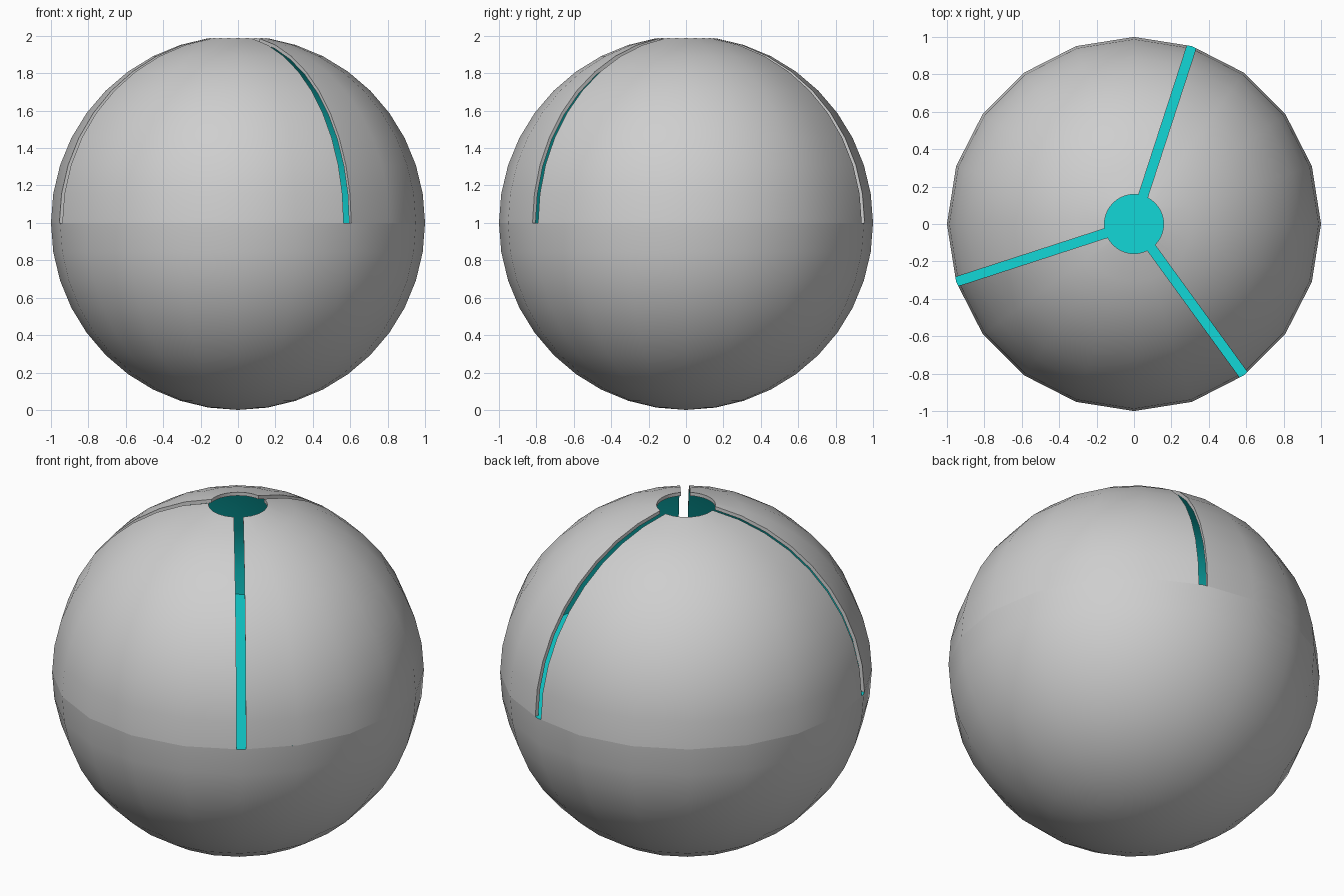
import bpy, bmesh, math
from mathutils import Matrix

if "Cube" in bpy.data.objects:
    bpy.data.objects.remove(bpy.data.objects["Cube"], do_unlink=True)

SIDES = 20
HOLE_RADIUS = 0.158
SLOT_WIDTH = 0.05
SLOT_ANGLES = (72, 198, 306)


def material(name, rgb):
    m = bpy.data.materials.new(name)
    m.use_nodes = True
    m.diffuse_color = (*rgb, 1)
    m.node_tree.nodes["Principled BSDF"].inputs["Base Color"].default_value = (*rgb, 1)
    return m


GREY = material("shell grey", (0.62, 0.62, 0.62))
CYAN = material("inner cyan", (0.006, 0.68, 0.68))


def add_object(name, bm, materials=()):
    mesh = bpy.data.meshes.new(name)
    bm.to_mesh(mesh)
    bm.free()
    obj = bpy.data.objects.new(name, mesh)
    for m in materials:
        mesh.materials.append(m)
    bpy.context.collection.objects.link(obj)
    return obj


def half_ball(sign):
    """Unit half sphere centred at z = 1, open at the equator."""
    bm = bmesh.new()
    bmesh.ops.create_uvsphere(bm, u_segments=SIDES, v_segments=SIDES, radius=1)
    drop = [v for v in bm.verts if v.co.z * sign < -0.01]
    bmesh.ops.delete(bm, geom=drop, context='VERTS')
    bmesh.ops.translate(bm, verts=bm.verts, vec=(0, 0, 1))
    return bm


def smooth(obj):
    bpy.ops.object.select_all(action='DESELECT')
    obj.select_set(True)
    bpy.context.view_layer.objects.active = obj
    bpy.ops.object.shade_smooth_by_angle(angle=math.radians(30))


# Lower half, closed by a flat cyan floor
bm = half_ball(-1)
rim = [e for e in bm.edges if e.is_boundary]
floor = bmesh.ops.contextual_create(bm, geom=rim)["faces"]
for f in floor:
    f.material_index = 1
    f.normal_update()
    if f.normal.z < 0:
        f.normal_flip()
smooth(add_object("lower_half", bm, (GREY, CYAN)))

# Cutters: a round opening at the top and three radial slots
cutters = []
bm = bmesh.new()
bmesh.ops.create_cone(bm, cap_ends=True, segments=40, radius1=HOLE_RADIUS,
                      radius2=HOLE_RADIUS, depth=1,
                      matrix=Matrix.Translation((0, 0, 2)))
cutters.append(add_object("hole_cutter", bm))
for angle in SLOT_ANGLES:
    bm = bmesh.new()
    bmesh.ops.create_cube(bm, size=1, matrix=Matrix.Rotation(math.radians(angle), 4, 'Z')
                          @ Matrix.Translation((0.65, 0, 1.5))
                          @ Matrix.Diagonal((1.2, SLOT_WIDTH, 1.4, 1)))
    cutters.append(add_object("slot_cutter", bm))

# Upper half: thin shell with a cyan lining, then cut
dome = add_object("upper_shell", half_ball(1), (GREY, CYAN))
solid = dome.modifiers.new("thickness", 'SOLIDIFY')
solid.thickness = 0.02
solid.offset = -1
solid.material_offset = 1
for cutter in cutters:
    cut = dome.modifiers.new("cut", 'BOOLEAN')
    cut.operation = 'DIFFERENCE'
    cut.solver = 'EXACT'
    cut.object = cutter
bpy.context.view_layer.update()
result = bpy.data.meshes.new_from_object(
    dome.evaluated_get(bpy.context.evaluated_depsgraph_get()))
dome.modifiers.clear()
dome.data = result
for cutter in cutters:
    bpy.data.objects.remove(cutter, do_unlink=True)

# The lining keeps the outward direction of the shell
bm = bmesh.new()
bm.from_mesh(result)
bmesh.ops.reverse_faces(bm, faces=[f for f in bm.faces if f.material_index == 1])
bm.to_mesh(result)
bm.free()
smooth(dome)
